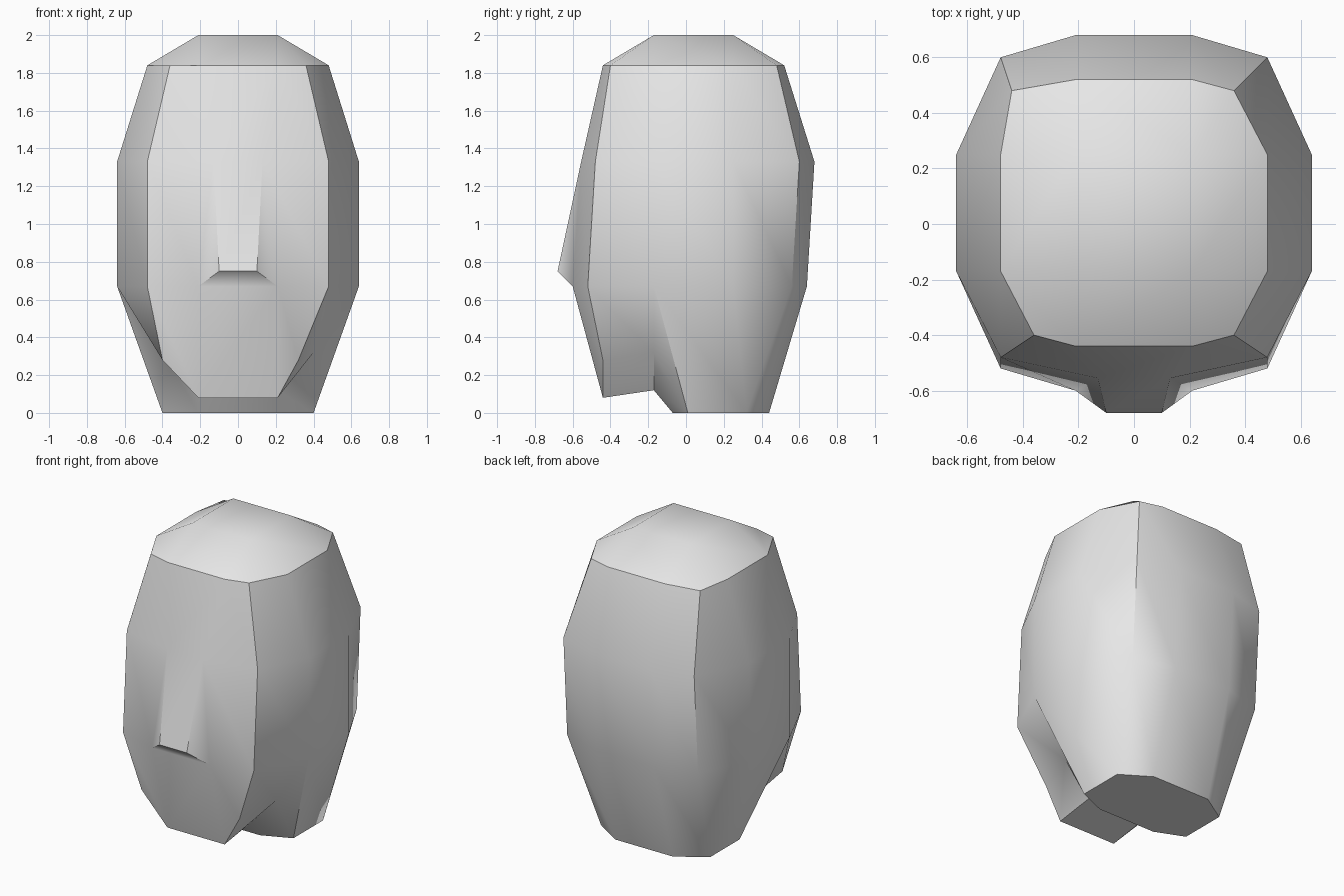
import bpy
import bmesh
import math

old = bpy.data.objects.get("Cube")
if old:
    bpy.data.objects.remove(old, do_unlink=True)

# One plain grey for the whole head
grey = bpy.data.materials.new("light_grey")
grey.use_nodes = True
grey.diffuse_color = (0.8, 0.8, 0.8, 1)
grey.node_tree.nodes["Principled BSDF"].inputs["Base Color"].default_value = (0.8, 0.8, 0.8, 1)

bm = bmesh.new()


def pair(x, y, z, right_x=None):
    """A point on the +x side and its partner on the -x side."""
    other = x if right_x is None else right_x
    return bm.verts.new((x, y, z)), bm.verts.new((-other, y, z))


def face(*points):
    """A face on the +x side, and the same one mirrored."""
    bm.faces.new([p[0] for p in points])
    bm.faces.new([p[1] for p in reversed(points)])


def bridge(a, b):
    """A face across the middle, between two pairs."""
    bm.faces.new((a[0], a[1], b[1], b[0]))


# Half rings, running from the front round to the back
crown_front, crown_back = pair(.21, -.17, 2), pair(.21, .25, 2)
rim = [pair(.21, -.44, 1.84), pair(.36, -.40, 1.84), pair(.48, -.17, 1.84),
       pair(.48, .25, 1.84), pair(.36, .48, 1.84, .44), pair(.21, .52, 1.84)]
brow = [pair(.13, -.555, 1.33), pair(.48, -.48, 1.33), pair(.64, -.17, 1.33),
        pair(.64, .25, 1.33), pair(.48, .60, 1.33), pair(.21, .68, 1.33)]
cheek = [pair(.21, -.60, .67), pair(.48, -.52, .67), pair(.64, -.17, .67),
         pair(.64, .25, .67), pair(.48, .56, .67), pair(.21, .64, .67)]
nose_tip = pair(.10, -.68, .75)

# Jaw and neck points
chin, jaw = pair(.21, -.44, .08), pair(.32, -.44, .28, .40)
jaw_back, throat = pair(.40, -.17, .32), pair(.21, -.17, .12)
neck_front, neck_side = pair(.21, -.07, 0), pair(.40, .01, 0)
neck_corner, neck_back = pair(.40, .32, 0), pair(.21, .44, 0)

# Crown
bridge(crown_front, crown_back)
bridge(crown_front, rim[0])
bridge(crown_back, rim[5])
face(crown_front, rim[0], rim[1], rim[2])
face(crown_front, rim[2], rim[3], crown_back)
face(crown_back, rim[3], rim[4], rim[5])

# Skull walls
for upper, lower in ((rim, brow), (brow, cheek)):
    for i in range(5):
        face(upper[i], lower[i], lower[i + 1], upper[i + 1])
    bridge(upper[5], lower[5])
bridge(rim[0], brow[0])

# Nose
bridge(brow[0], nose_tip)
face(brow[0], nose_tip, cheek[0])
bridge(nose_tip, cheek[0])

# Jaw
bridge(cheek[0], chin)
face(cheek[0], chin, jaw, cheek[1])
face(cheek[1], jaw, jaw_back, cheek[2])
face(chin, throat, jaw_back, jaw)
bridge(chin, throat)

# Neck
bridge(throat, neck_front)
face(throat, neck_front, neck_side, jaw_back)
face(cheek[2], jaw_back, neck_side)
face(cheek[2], neck_side, neck_corner, cheek[3])
face(cheek[3], neck_corner, cheek[4])
face(cheek[4], neck_corner, neck_back, cheek[5])
bridge(cheek[5], neck_back)
base = [neck_front, neck_side, neck_corner, neck_back]
bm.faces.new([p[0] for p in base] + [p[1] for p in reversed(base)])

bmesh.ops.recalc_face_normals(bm, faces=bm.faces)
mesh = bpy.data.meshes.new("head")
bm.to_mesh(mesh)
bm.free()
mesh.materials.append(grey)

head = bpy.data.objects.new("head", mesh)
bpy.context.collection.objects.link(head)
bpy.ops.object.select_all(action="DESELECT")
head.select_set(True)
bpy.context.view_layer.objects.active = head
bpy.ops.object.shade_smooth_by_angle(angle=math.radians(40))
